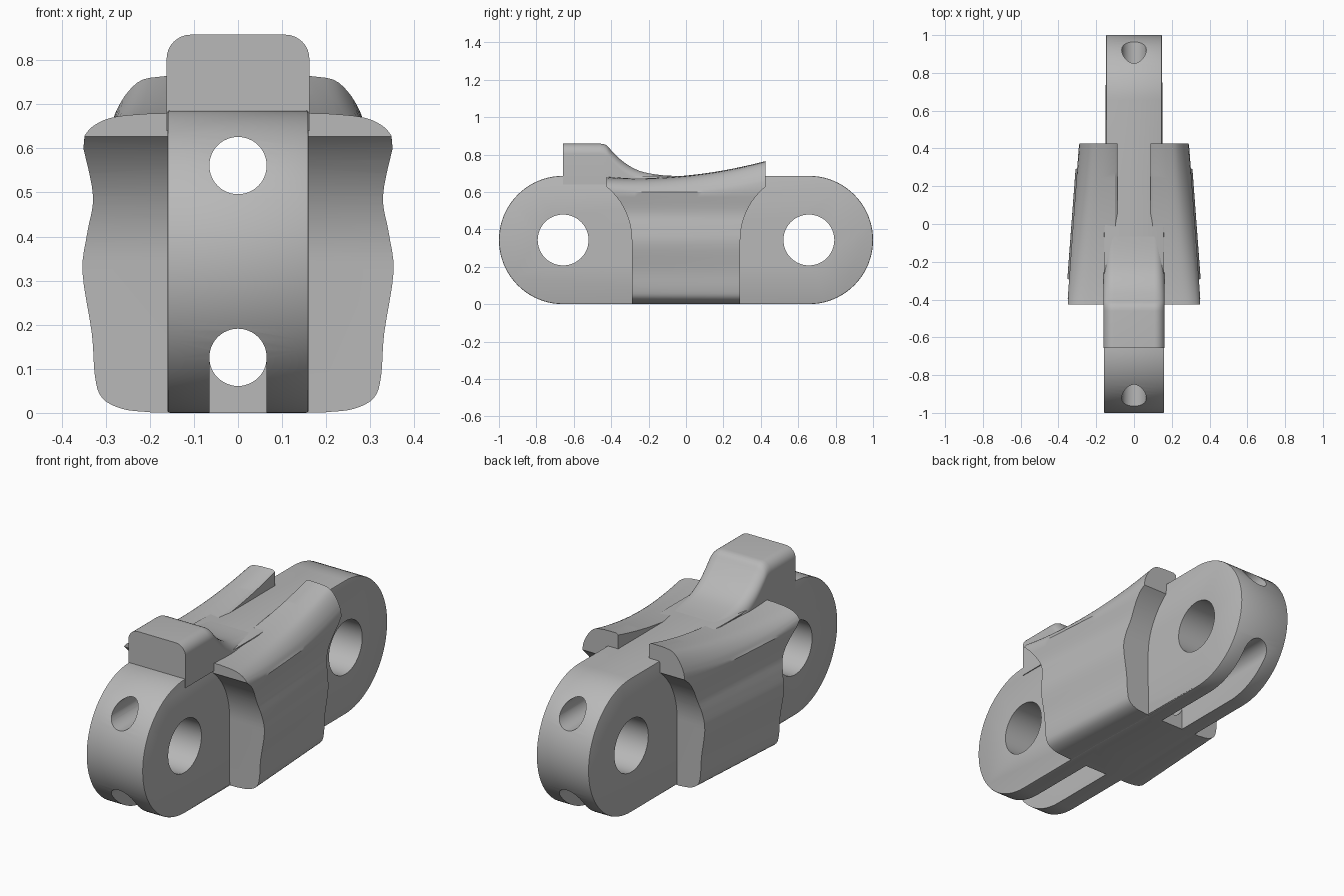
import bpy, bmesh, math
from mathutils import Vector

cube = bpy.data.objects.get("Cube")
if cube:
    bpy.data.objects.remove(cube, do_unlink=True)

steel = bpy.data.materials.new("plain_grey")
steel.use_nodes = True
steel.diffuse_color = (0.48, 0.48, 0.48, 1)
steel.node_tree.nodes["Principled BSDF"].inputs["Base Color"].default_value = (0.48, 0.48, 0.48, 1)

EYE_Y, EYE_Z = 0.657, 0.343
helpers = []


def loft(name, sections):
    """Skin a list of equal-length point loops and cap both ends."""
    bm = bmesh.new()
    rings = [[bm.verts.new(p) for p in s] for s in sections]
    n = len(rings[0])
    for a, b in zip(rings, rings[1:]):
        for i in range(n):
            j = (i + 1) % n
            bm.faces.new((a[i], a[j], b[j], b[i]))
    bm.faces.new(rings[0])
    bm.faces.new(rings[-1])
    bmesh.ops.recalc_face_normals(bm, faces=bm.faces)
    mesh = bpy.data.meshes.new(name)
    bm.to_mesh(mesh)
    bm.free()
    obj = bpy.data.objects.new(name, mesh)
    bpy.context.collection.objects.link(obj)
    mesh.materials.append(steel)
    return obj


def extrude_x(name, profile, x0, x1):
    return loft(name, [[(x, y, z) for y, z in profile] for x in (x0, x1)])


def arc(cy, cz, r, start, end, steps):
    angles = [math.radians(start + (end - start) * i / steps) for i in range(steps + 1)]
    return [(cy + r * math.cos(a), cz + r * math.sin(a)) for a in angles]


def smooth_path(points, steps):
    """Catmull-Rom curve through 2D points."""
    p = [Vector(q) for q in points]
    p = [2 * p[0] - p[1]] + p + [2 * p[-1] - p[-2]]
    out = []
    for a, b, c, d in zip(p, p[1:], p[2:], p[3:]):
        for i in range(steps):
            t = i / steps
            out.append(0.5 * (2 * b + (c - a) * t + (2 * a - 5 * b + 4 * c - d) * t ** 2
                              + (3 * b - a - 3 * c + d) * t ** 3))
    return [tuple(v) for v in out + [p[-2]]]


def cut(obj, cutter):
    cutter.hide_render = True
    helpers.append(cutter)
    mod = obj.modifiers.new("cut", 'BOOLEAN')
    mod.operation = 'DIFFERENCE'
    mod.solver = 'EXACT'
    mod.object = cutter


def bore(z, r):
    """Long round cutter running front to back."""
    ring = arc(0, z, r, 0, 352.5, 47)
    return loft("bore_cutter", [[(x, y, zz) for x, zz in ring] for y in (-1.2, 1.2)])


# Link bar: rounded ends, slightly narrower at the back
stadium = (arc(EYE_Y, EYE_Z, EYE_Z, -90, 90, 40) + [(0.25, 2 * EYE_Z), (-0.1, 2 * EYE_Z)]
           + arc(-EYE_Y, EYE_Z, EYE_Z, 90, 270, 40) + [(-0.1, 0), (0.25, 0)])


def bar_width(y):
    return 0.16 - 0.012 * min(1, max(0, (y + 0.1) / 0.35))


bar = loft("link_bar", [[(s * bar_width(y), y, z) for y, z in stadium] for s in (-1, 1)])
bevel = bar.modifiers.new("edge", 'BEVEL')
bevel.width = 0.005
bevel.segments = 2
bevel.angle_limit = math.radians(60)

# Eye holes, lengthwise bores and bottom slots
for side in (-1, 1):
    ring = arc(side * EYE_Y, EYE_Z, 0.136, 0, 352.5, 47)
    cut(bar, extrude_x("eye_cutter", ring, -0.4, 0.4))
    near, far = side * 0.29, side * 1.2
    slot = [(near, -0.1), (far, -0.1), (far, 0.125), (near, 0.125)]
    cut(bar, extrude_x("slot_cutter", slot, -0.0648, 0.0648))
for z in (0.561, 0.126):
    cut(bar, bore(z, 0.065))

# Side grips: wavy outer wall, crown rising and rounding toward the back
wall = smooth_path([(0.2, 0.001), (0.27, 0.009), (0.318, 0.035), (0.334, 0.085), (0.341, 0.18),
                    (0.363, 0.32), (0.351, 0.41), (0.336, 0.49), (0.353, 0.6)], 4)
crown_x = [0.348, 0.332, 0.302, 0.262, 0.2]
front_drop = [0.052, 0.033, 0.016, 0.007, 0.002]
back_drop = [0.11, 0.075, 0.036, 0.009, 0.001]


def grip_section(y):
    t = (y + 0.425) / 0.85
    taper = 1 - 0.175 * t
    top = 0.675 + 0.09 * ((y + 0.25) / 0.675) ** 2
    crown = smooth_path([(x, top - a - (b - a) * t)
                         for x, a, b in zip(crown_x, front_drop, back_drop)], 3)
    pts = [(x * taper, y, z) for x, z in wall + crown]
    return [(0.087, y, 0.001)] + pts + [(0.1, y, top), (0.087, y, top - 0.008)]


grips = loft("side_grips", [grip_section(-0.425 + 0.85 * i / 28) for i in range(29)])
for side in (-1, 1):
    relief = [(-0.29, -0.1)] + arc(-EYE_Y, EYE_Z, 0.367, 0, 90, 30) + [(-1.2, 0.71), (-1.2, -0.1)]
    relief = [(-side * y, z) for y, z in relief]
    cut(grips, extrude_x("relief_cutter", relief, -0.1, 0.6))
grips.modifiers.new("both_sides", 'MIRROR')

# Stop block with rounded shoulders and a concave ramp
ramp = [(-EYE_Y, 0.858), (-0.46, 0.858)] + smooth_path(
    [(-0.44, 0.856), (-0.42, 0.845), (-0.39, 0.812), (-0.33, 0.757), (-0.25, 0.713),
     (-0.15, 0.692), (-0.03, 0.684)], 4)


def block_section(y, top):
    r, half = 0.055, 0.162
    right = arc(half - r, top - r, r, 0, 90, 8)
    left = [(-x, z) for x, z in reversed(right)]
    base = min(0.64, top - r - 0.002)
    return [(x, y, z) for x, z in [(half, base)] + right + left + [(-half, base)]]


block = loft("stop_block", [block_section(y, top) for y, top in ramp])

# Bake modifiers, shade, and drop the cutters
parts = [bar, grips, block]
bpy.ops.object.select_all(action='DESELECT')
for obj in parts:
    obj.select_set(True)
bpy.context.view_layer.objects.active = bar
bpy.ops.object.convert(target='MESH')
bpy.ops.object.shade_smooth_by_angle(angle=math.radians(32))
for obj in helpers:
    bpy.data.objects.remove(obj, do_unlink=True)
